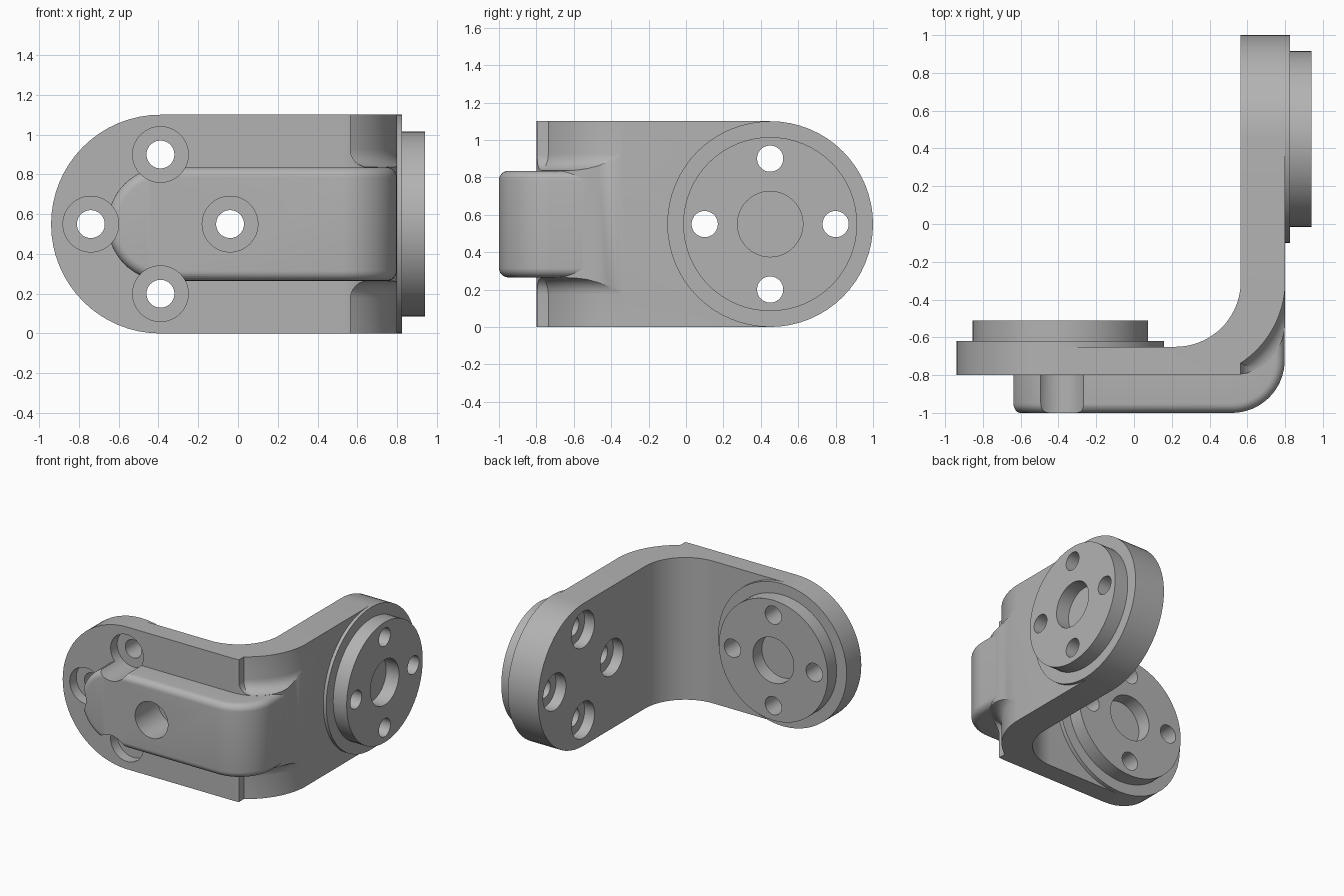
import bpy, bmesh
from math import sin, cos, pi, acos

cube = bpy.data.objects.get("Cube")
if cube:
    bpy.data.objects.remove(cube)

grey = bpy.data.materials.new("machined grey")
grey.use_nodes = True
grey.diffuse_color = (0.45, 0.45, 0.45, 1)
grey.node_tree.nodes["Principled BSDF"].inputs["Base Color"].default_value = (0.45, 0.45, 0.45, 1)

MID = 0.55            # middle height, also the radius of the arm ends
FRONT = (-0.39, MID)  # x, z of the front flange
SIDE = (0.45, MID)    # y, z of the side flange
N = 32                # segments per half circle


def steps(a, b, n):
    return [a + (b - a) * i / n for i in range(n + 1)]


def loft(name, groups, caps=(True, True)):
    """Skin each group of equal closed loops; all groups share one mesh."""
    bm = bmesh.new()
    for loops in groups:
        rows = [[bm.verts.new(p) for p in loop] for loop in loops]
        n = len(rows[0])
        for a, b in zip(rows, rows[1:]):
            for i in range(n):
                j = (i + 1) % n
                bm.faces.new((a[i], a[j], b[j], b[i]))
        if caps[0]:
            bm.faces.new(rows[0])
        if caps[1]:
            bm.faces.new(rows[-1])
    bmesh.ops.remove_doubles(bm, verts=bm.verts[:], dist=1e-5)
    bmesh.ops.recalc_face_normals(bm, faces=bm.faces[:])
    mesh = bpy.data.meshes.new(name)
    bm.to_mesh(mesh)
    bm.free()
    mesh.materials.append(grey)
    obj = bpy.data.objects.new(name, mesh)
    bpy.context.collection.objects.link(obj)
    return obj


def turned(axis, centre, profile):
    """Rings of (radius, position) along the x or y axis."""
    u, z = centre
    loops = []
    for r, t in profile:
        ring = [(u + r * cos(a), z + r * sin(a)) for a in steps(0, 2 * pi, 2 * N)[:-1]]
        loops.append([(t, p, q) if axis == "x" else (p, t, q) for p, q in ring])
    return loops


def bolt_circle(name, axis, centre, profile):
    u, z = centre
    spots = [(u + 0.35, z), (u - 0.35, z), (u, z + 0.35), (u, z - 0.35)]
    return loft(name, [turned(axis, s, profile) for s in spots])


# Angled body: two round-ended arms joined by a bend
sections = []  # outer point, inner point, half height
for a in steps(0, pi / 2, N // 2):
    x = FRONT[0] - MID * cos(a)
    sections.append(((x, -0.8), (x, -0.65), MID * sin(a)))
for a in steps(0, pi / 2, 20):
    sections.append(((0.52 + 0.28 * sin(a), -0.52 - 0.28 * cos(a)),
                     (0.22 + 0.345 * sin(a), -0.305 - 0.345 * cos(a)), MID))
for a in steps(pi / 2, 0, N // 2):
    y = SIDE[0] + MID * cos(a)
    sections.append(((0.8, y), (0.565, y), MID * sin(a)))
body = loft("angled_body", [[
    [(*o, MID + h), (*o, MID - h), (*i, MID - h), (*i, MID + h)]
    for o, i, h in sections]], (False, False))

# Raised rib following the outside of the bend, with rounded edges
BEND, ROUND, HALF = 0.28, 0.05, 0.285
TURN = 0.518


def along(s, d):
    """Point at distance s along the rib, d below its surface."""
    arc = BEND * pi / 2
    if s < TURN:
        return s, d - 1
    if s < TURN + arc:
        a = (s - TURN) / BEND
        return TURN + (BEND - d) * sin(a), BEND - 1 - (BEND - d) * cos(a)
    return TURN + BEND - d, BEND - 1 + s - TURN - arc


layers = [(ROUND * (1 - sin(t)), ROUND * (1 - cos(t))) for t in steps(0, pi / 2, 6)]
layers = [(0, 0.21)] + layers[::-1]
columns = []
for a in steps(pi, pi / 2, 16):
    columns.append([(-0.37 + (HALF - e) * cos(a), (HALF - e) * sin(a), d) for e, d in layers])
for s in [TURN] + steps(TURN, TURN + BEND * pi / 2, 16)[1:] + [1.42]:
    columns.append([(s, HALF - e, d) for e, d in layers])
rib = loft("bend_rib", [[
    [(*along(s, d), MID + h) for s, h, d in c] +
    [(*along(s, d), MID - h) for s, h, d in reversed(c)]
    for c in columns]], (False, True))

# Mounting flanges: wide pad, smaller boss and blind centre bore
front_flange = loft("front_flange", [turned("y", FRONT, [
    (MID, -0.65), (MID, -0.62), (0.465, -0.62), (0.465, -0.51), (0.175, -0.51), (0.175, -0.62)])])
side_flange = loft("side_flange", [turned("x", SIDE, [
    (MID, 0.8), (MID, 0.825), (0.465, 0.825), (0.465, 0.94), (0.175, 0.94), (0.175, 0.83)])])

# Cutters: counterbored bolt holes
front_holes = bolt_circle("front_hole_cutter", "y", FRONT,
                          [(0.14, -1.1), (0.14, -0.72), (0.07, -0.72), (0.07, -0.4)])
side_holes = bolt_circle("side_hole_cutter", "x", SIDE,
                         [(0.14, 0.5), (0.14, 0.65), (0.07, 0.65), (0.07, 1.1)])

# Cutters: filleted relief above and below the rib at the bend
FILLET = 0.09


def relief(sign):
    shape = [(FILLET * (1 - sin(t)), HALF + FILLET * (1 - cos(t))) for t in steps(0, pi / 2, 6)]
    loops = []
    for e, h in shape + [(0, 0.7)]:
        r = 0.521 + e
        start = -acos((0.285 + e) / r)
        outline = [(0.28 + r * cos(a), -0.3 + r * sin(a)) for a in steps(start, 0, 20)]
        outline += [(1.0, -0.3), (1.0, -0.95), (0.565 + e, -0.95)]
        loops.append([(x, y, MID + sign * h) for x, y in outline])
    return loops


reliefs = loft("bend_relief_cutter", [relief(1), relief(-1)])

# Apply the cuts, then shade smooth with sharp edges kept
cuts = {body: [reliefs, front_holes, side_holes], rib: [front_holes],
        front_flange: [front_holes], side_flange: [side_holes]}
for obj, cutters in cuts.items():
    bpy.ops.object.select_all(action="DESELECT")
    obj.select_set(True)
    bpy.context.view_layer.objects.active = obj
    for cutter in cutters:
        mod = obj.modifiers.new(cutter.name, "BOOLEAN")
        mod.operation = "DIFFERENCE"
        mod.solver = "EXACT"
        mod.object = cutter
        bpy.ops.object.modifier_apply(modifier=mod.name)
    bpy.ops.object.shade_smooth_by_angle()

for cutter in (front_holes, side_holes, reliefs):
    bpy.data.objects.remove(cutter)
